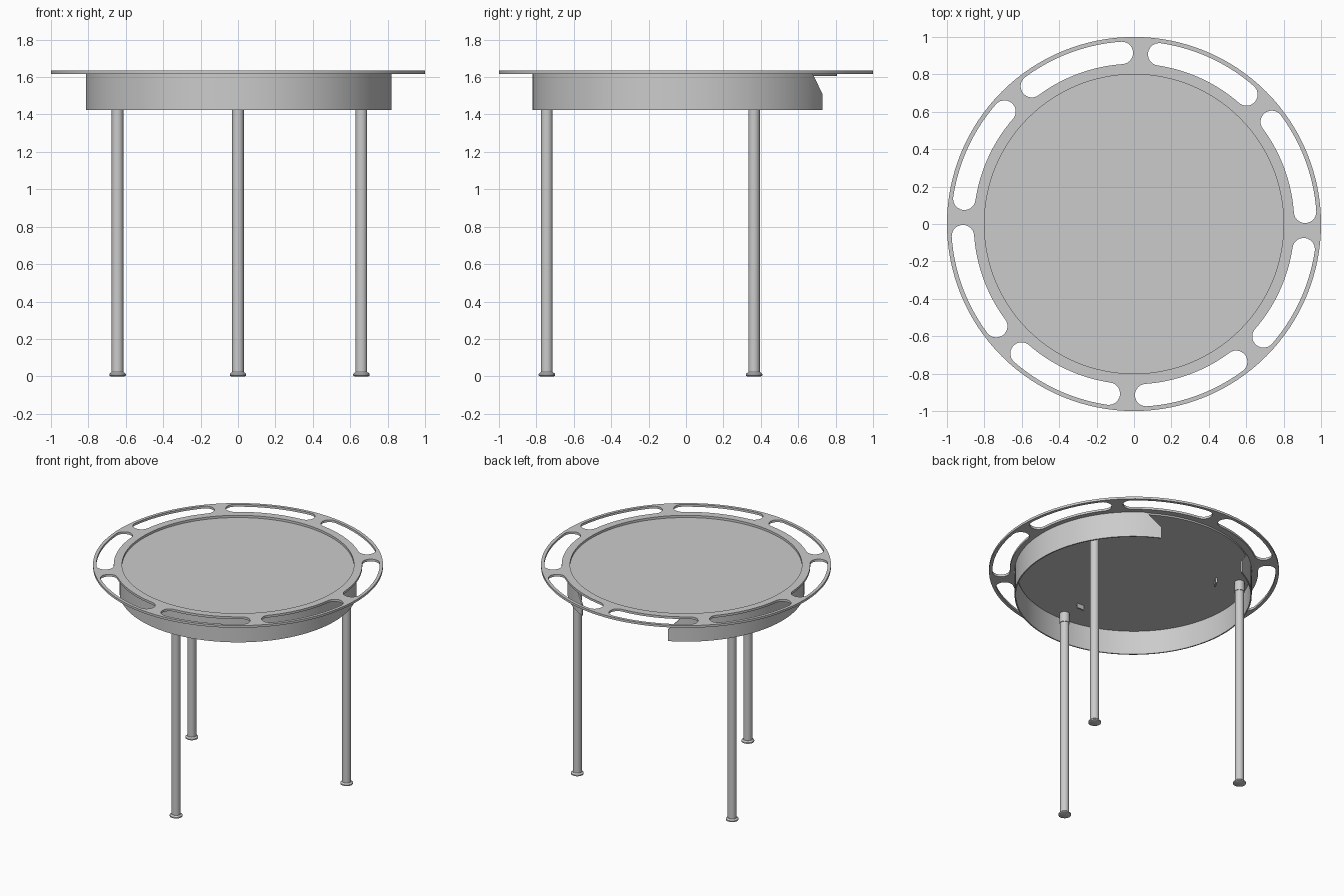
import bpy, bmesh
from math import sin, cos, pi, radians, atan2

if "Cube" in bpy.data.objects:
    bpy.data.objects.remove(bpy.data.objects["Cube"])


def add_mesh(name, bm, smooth=True):
    bmesh.ops.recalc_face_normals(bm, faces=bm.faces)
    me = bpy.data.meshes.new(name)
    bm.to_mesh(me)
    bm.free()
    ob = bpy.data.objects.new(name, me)
    bpy.context.collection.objects.link(ob)
    if smooth:
        activate(ob)
        bpy.ops.object.shade_smooth_by_angle(angle=radians(30))
    return ob


def activate(ob):
    bpy.ops.object.select_all(action='DESELECT')
    ob.select_set(True)
    bpy.context.view_layer.objects.active = ob


def lathe(name, profile, x=0, y=0, n=32):
    """Closed solid of revolution from (radius, z) pairs, bottom to top."""
    bm = bmesh.new()
    rings = [[bm.verts.new((x + r * cos(2 * pi * i / n), y + r * sin(2 * pi * i / n), z))
              for i in range(n)] for r, z in profile]
    for a, b in zip(rings, rings[1:]):
        for i in range(n):
            j = (i + 1) % n
            bm.faces.new((a[i], a[j], b[j], b[i]))
    bm.faces.new(rings[0][::-1])
    bm.faces.new(rings[-1])
    return add_mesh(name, bm)


def arc(cx, cy, r, a0, a1, n):
    return [(cx + r * cos(a0 + (a1 - a0) * i / n), cy + r * sin(a0 + (a1 - a0) * i / n))
            for i in range(n + 1)]


def slot(a0, a1, rm, hw):
    """Curved slot outline with round ends; a0, a1 are the end-cap centres."""
    return (arc(0, 0, rm + hw, a0, a1, 20)
            + arc(rm * cos(a1), rm * sin(a1), hw, a1, a1 + pi, 14)[1:-1]
            + arc(0, 0, rm - hw, a1, a0, 20)
            + arc(rm * cos(a0), rm * sin(a0), hw, a0 + pi, a0 + 2 * pi, 14)[1:-1])


# slotted rim: flat filled outline with holes
loops = [arc(0, 0, 1.0, 0, 2 * pi, 128)[:-1], arc(0, 0, 0.8, 0, 2 * pi, 128)[:-1]]
for k in range(8):
    rib = radians(45 * k - 2.2)
    loops.append(slot(rib + 0.109, rib + pi / 4 - 0.109, 0.917, 0.06))
cu = bpy.data.curves.new("slotted_rim", 'CURVE')
cu.dimensions = '2D'
cu.fill_mode = 'BOTH'
cu.extrude = 0.0085
for pts in loops:
    sp = cu.splines.new('POLY')
    sp.points.add(len(pts) - 1)
    for p, (x, y) in zip(sp.points, pts):
        p.co = (x, y, 0, 1)
    sp.use_cyclic_u = True
rim = bpy.data.objects.new("slotted_rim", cu)
rim.location.z = 1.6255
bpy.context.collection.objects.link(rim)
activate(rim)
bpy.ops.object.convert(target='MESH')
bpy.ops.object.shade_smooth_by_angle(angle=radians(30))

# recessed table top
lathe("table_top", [(0.808, 1.605), (0.808, 1.617)], n=128)

# curved apron, open at the back with chamfered upper corners
bm = bmesh.new()
angles = [116.3, 123.5] + [123.5 + 293 * i / 96 for i in range(1, 97)] + [423.7]
cols = []
for i, d in enumerate(angles):
    top = 1.51 if i in (0, len(angles) - 1) else 1.617
    a = radians(d)
    cols.append([bm.verts.new((0.004 + r * cos(a), -0.004 + r * sin(a), z))
                 for r, z in ((0.818, 1.424), (0.818, top), (0.809, top), (0.809, 1.424))])
for a, b in zip(cols, cols[1:]):
    for i in range(4):
        j = (i + 1) % 4
        bm.faces.new((a[i], b[i], b[j], a[j]))
bm.faces.new(cols[0])
bm.faces.new(cols[-1][::-1])
add_mesh("apron", bm)

# legs with foot pads, upper collars and small hanging tabs under the top
for name, x, y in (("front", 0, -0.744), ("left", -0.644, 0.364), ("right", 0.66, 0.364)):
    lathe(name + "_leg", [(0.031, 0.015), (0.031, 1.53)], x, y)
    lathe(name + "_foot", [(0.036, 0), (0.044, 0.004), (0.044, 0.013), (0.033, 0.022)], x, y)
    lathe(name + "_collar", [(0.035, 1.53), (0.035, 1.606)], x, y)
    bm = bmesh.new()
    bmesh.ops.create_cube(bm, size=1)
    bmesh.ops.scale(bm, vec=(0.012, 0.06, 0.035), verts=bm.verts)
    tab = add_mesh(name + "_tab", bm, smooth=False)
    tab.location = (x * 0.775, y * 0.775, 1.588)
    tab.rotation_euler.z = atan2(y, x)
